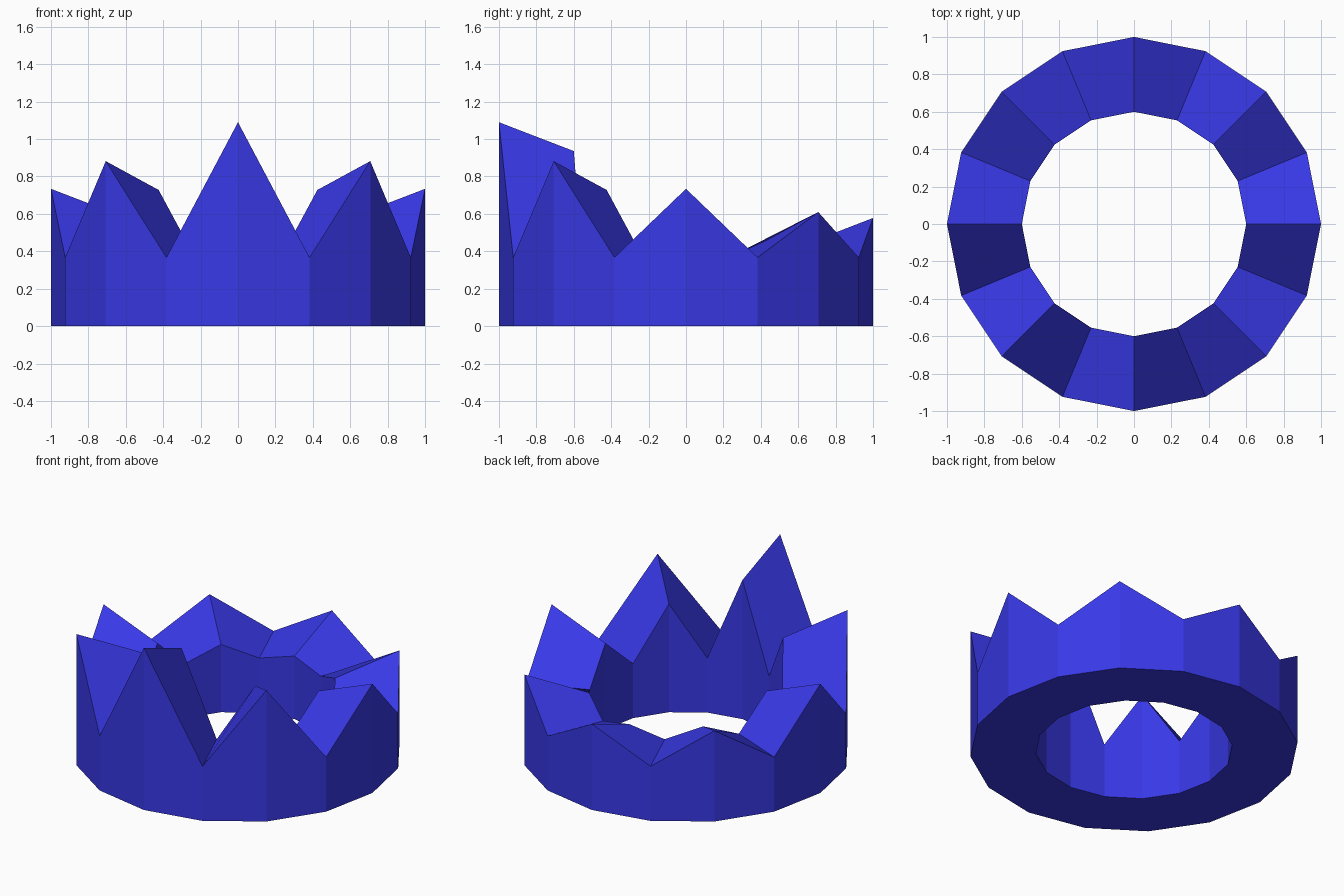
import bpy, bmesh, math

if "Cube" in bpy.data.objects:
    bpy.data.objects.remove(bpy.data.objects["Cube"])

SIDES = 16
OUTER, INNER = 1.0, 0.6
VALLEY, DROP = 0.367, 0.154
# point heights from front to back, mirrored left and right
PEAKS = [1.09, 0.882, 0.734, 0.61, 0.578]

bm = bmesh.new()
rings = []
for k in range(SIDES):
    a = -math.pi / 2 + k * 2 * math.pi / SIDES
    if k % 2:
        top_out = top_in = VALLEY
    else:
        top_out = PEAKS[min(k, SIDES - k) // 2]
        top_in = top_out - DROP
    # four-cornered section: outer bottom, outer top, inner top, inner bottom
    section = [(OUTER, 0), (OUTER, top_out), (INNER, top_in), (INNER, 0)]
    rings.append([bm.verts.new((r * math.cos(a), r * math.sin(a), z))
                  for r, z in section])

# skin neighbouring sections
for k in range(SIDES):
    s, t = rings[k], rings[(k + 1) % SIDES]
    for i in range(4):
        j = (i + 1) % 4
        bm.faces.new((s[i], t[i], t[j], s[j]))
bmesh.ops.recalc_face_normals(bm, faces=bm.faces)

# crown band with points
mesh = bpy.data.meshes.new("crown")
bm.to_mesh(mesh)
bm.free()
crown = bpy.data.objects.new("crown", mesh)
bpy.context.collection.objects.link(crown)

mat = bpy.data.materials.new("blue")
mat.diffuse_color = (0.04, 0.04, 0.8, 1)
mat.use_nodes = True
mat.node_tree.nodes["Principled BSDF"].inputs["Base Color"].default_value = mat.diffuse_color
mesh.materials.append(mat)
